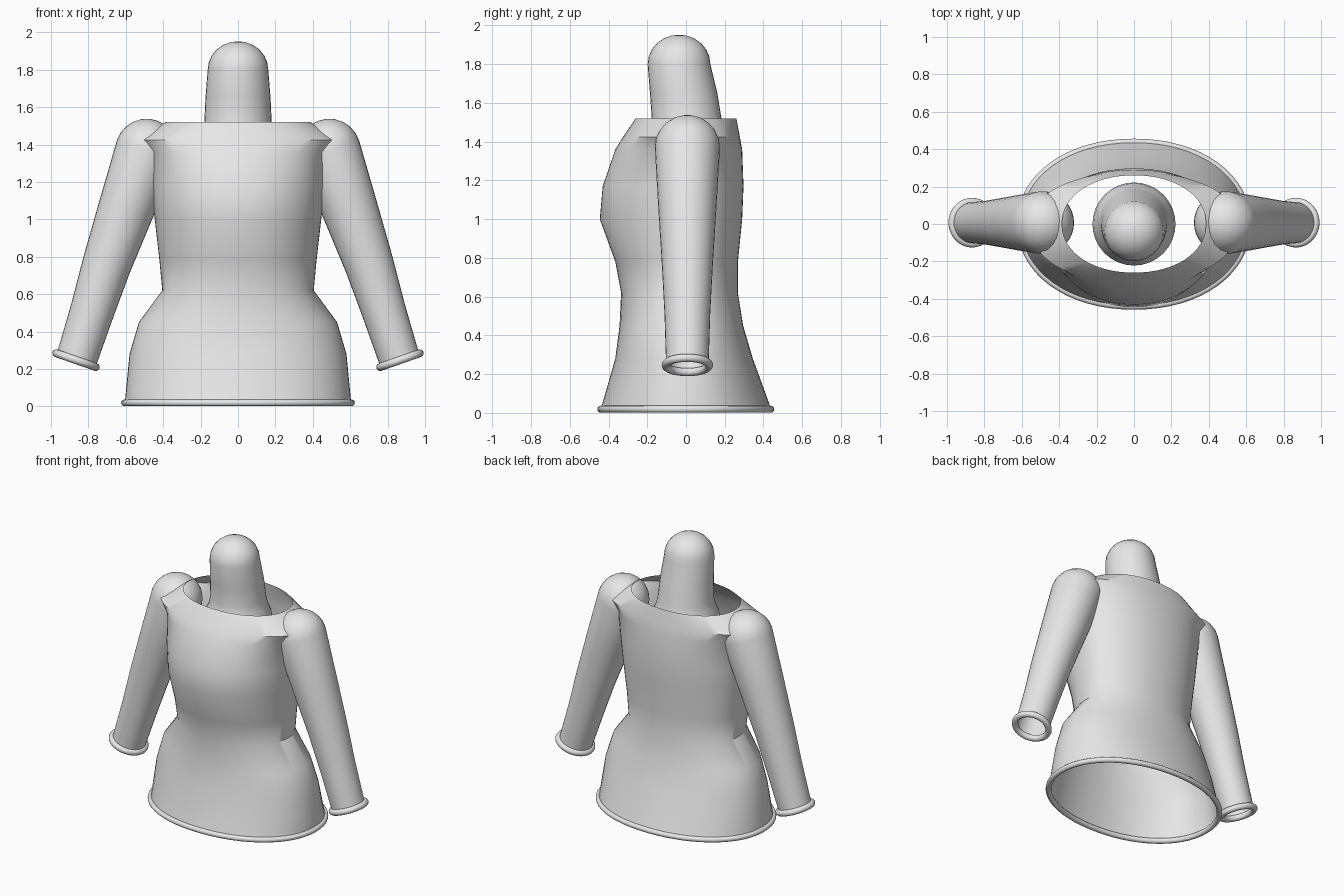
import bpy, bmesh, math
from mathutils import Vector

if "Cube" in bpy.data.objects:
    bpy.data.objects.remove(bpy.data.objects["Cube"])

grey = bpy.data.materials.new("light_grey")
grey.diffuse_color = (0.8, 0.8, 0.8, 1)
grey.use_nodes = True
grey.node_tree.nodes["Principled BSDF"].inputs["Base Color"].default_value = grey.diffuse_color


def loft(name, rings, closed=False, angle=40):
    """Skin a list of rings (each a list of points) with quads."""
    bm = bmesh.new()
    rows = [[bm.verts.new(p) for p in ring] for ring in rings]
    pairs = list(zip(rows, rows[1:]))
    if closed:
        pairs.append((rows[-1], rows[0]))
    for a, b in pairs:
        n = len(a)
        for i in range(n):
            j = (i + 1) % n
            bm.faces.new((a[i], a[j], b[j], b[i]))
    bmesh.ops.remove_doubles(bm, verts=bm.verts, dist=0.0005)
    bmesh.ops.recalc_face_normals(bm, faces=bm.faces)
    me = bpy.data.meshes.new(name)
    bm.to_mesh(me)
    bm.free()
    ob = bpy.data.objects.new(name, me)
    bpy.context.collection.objects.link(ob)
    me.materials.append(grey)
    bpy.ops.object.select_all(action='DESELECT')
    ob.select_set(True)
    bpy.context.view_layer.objects.active = ob
    bpy.ops.object.shade_smooth_by_angle(angle=math.radians(angle))
    return ob


def oval(z, a, front, back, e=2.1, n=64):
    """Slightly boxy oval with separate front and back depth."""
    pts = []
    for i in range(n):
        t = 2 * math.pi * i / n
        c, s = math.cos(t), math.sin(t)
        x = math.copysign(abs(c) ** (2 / e), c) * a
        y = math.copysign(abs(s) ** (2 / e), s) * (back if s > 0 else front)
        pts.append((x, y, z))
    return pts


def circle(centre, r, u, v, n=32):
    return [centre + u * (r * math.cos(2 * math.pi * i / n))
            + v * (r * math.sin(2 * math.pi * i / n)) for i in range(n)]


# Torso: open shell, height / half width / front depth / back depth
torso = [(0.02, 0.605, 0.440, 0.440), (0.28, 0.580, 0.365, 0.345),
         (0.45, 0.530, 0.343, 0.295), (0.62, 0.405, 0.335, 0.268),
         (0.78, 0.420, 0.365, 0.268), (1.00, 0.445, 0.445, 0.290),
         (1.17, 0.465, 0.430, 0.297), (1.36, 0.490, 0.365, 0.290),
         (1.425, 0.560, 0.325, 0.278), (1.52, 0.385, 0.260, 0.260)]
loft("torso", [oval(*t) for t in torso])

# Hem: rolled tube following the lower edge
hem = []
for k in range(12):
    t = 2 * math.pi * k / 12
    d = 0.018 * math.cos(t)
    hem.append(oval(0.019 + 0.018 * math.sin(t), 0.607 + d, 0.440 + d, 0.438 + d))
loft("hem", hem, closed=True, angle=60)

# Neck: flared base, leaning forward, rounded top
X, Y, Z = Vector((1, 0, 0)), Vector((0, 1, 0)), Vector((0, 0, 1))
neck = [(1.36, 0.222, 0.0), (1.41, 0.215, 0.002), (1.46, 0.192, 0.004),
        (1.52, 0.180, 0.003), (1.65, 0.174, -0.012), (1.80, 0.162, -0.036)]
for k in range(1, 7):
    t = k * math.pi / 12
    neck.append((1.80 + 0.152 * math.sin(t), 0.162 * math.cos(t), -0.036))
loft("neck", [circle(Vector((0, y, z)), r, X, Y) for z, r, y in neck])

# Arms: tapered open sleeve with domed shoulder, plus a rolled cuff
sleeve = [((0.862, 0.255), 0.110), ((0.780, 0.510), 0.118),
          ((0.703, 0.755), 0.131), ((0.598, 1.055), 0.150),
          ((0.488, 1.370), 0.168)]
for side, label in ((1, "right"), (-1, "left")):
    axis = Vector((-0.33 * side, 0, 0.944)).normalized()
    across = Y.cross(axis)
    centres = [(Vector((x * side, 0.007, z)), r) for (x, z), r in sleeve]
    rings = [circle(c, r, across, Y) for c, r in centres]
    top, r = centres[-1]
    for k in range(1, 7):
        t = k * math.pi / 12
        rings.append(circle(top + axis * (r * math.sin(t)),
                            r * math.cos(t), across, Y))
    loft(label + "_sleeve", rings)

    wrist = Vector((0.866 * side, 0.007, 0.247))
    cuff = []
    for k in range(12):
        t = 2 * math.pi * k / 12
        cuff.append(circle(wrist + axis * (0.021 * math.sin(t)),
                           0.112 + 0.021 * math.cos(t), across, Y))
    loft(label + "_cuff", cuff, closed=True, angle=60)
